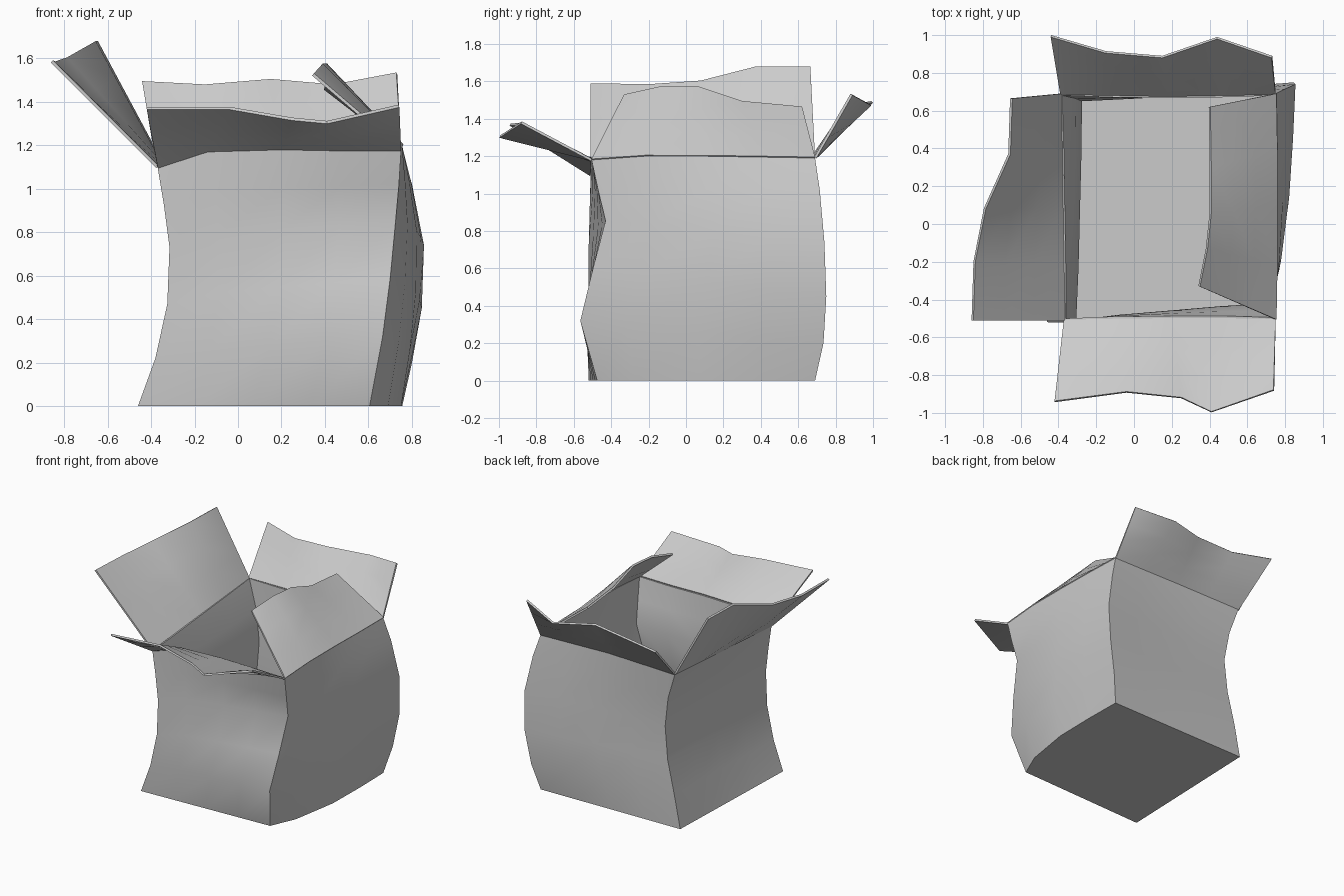
import bpy, bmesh
from mathutils import Vector

if "Cube" in bpy.data.objects:
    bpy.data.objects.remove(bpy.data.objects["Cube"])

THICK = 0.014


def pts(*rows):
    return [Vector(r) for r in rows]


def straight(a, b, n):
    return [a.lerp(b, i / (n - 1)) for i in range(n)]


def coons(bm, bottom, top, left, right):
    """Grid surface spanning four edge curves (normal = bottom dir x left dir)."""
    nu, nv = len(bottom), len(left)
    grid = []
    for j in range(nv):
        v, row = j / (nv - 1), []
        for i in range(nu):
            u = i / (nu - 1)
            p = bottom[i].lerp(top[i], v) + left[j].lerp(right[j], u)
            p -= bottom[0].lerp(bottom[-1], u).lerp(top[0].lerp(top[-1], u), v)
            row.append(bm.verts.new(p))
        grid.append(row)
    for j in range(nv - 1):
        for i in range(nu - 1):
            bm.faces.new((grid[j][i], grid[j][i + 1], grid[j + 1][i + 1], grid[j + 1][i]))


def finish(bm, name, offset):
    bmesh.ops.remove_doubles(bm, verts=bm.verts, dist=0.0005)
    me = bpy.data.meshes.new(name)
    bm.to_mesh(me)
    bm.free()
    ob = bpy.data.objects.new(name, me)
    bpy.context.collection.objects.link(ob)
    mod = ob.modifiers.new("thickness", 'SOLIDIFY')
    mod.thickness, mod.offset = THICK, offset
    bpy.ops.object.select_all(action='DESELECT')
    ob.select_set(True)
    bpy.context.view_layer.objects.active = ob
    bpy.ops.object.modifier_apply(modifier=mod.name)
    bpy.ops.object.shade_smooth_by_angle(angle=0.6)


# bowed vertical corner creases, floor to rim
fl = pts((-.46, -.52, 0), (-.38, -.52, .22), (-.325, -.52, .47),
         (-.315, -.52, .73), (-.34, -.515, .92), (-.37, -.51, 1.10))
fr = pts((.605, -.475, 0), (.665, -.565, .32), (.70, -.5, .59),
         (.725, -.43, .855), (.74, -.47, 1.02), (.75, -.505, 1.18))
br = pts((.75, .69, 0), (.80, .735, .20), (.845, .75, .45),
         (.855, .74, .74), (.80, .715, 1.02), (.75, .69, 1.19))
bl = pts((-.42, .67, 0), (-.37, .67, .25), (-.31, .665, .50),
         (-.285, .66, .75), (-.32, .675, .98), (-.39, .69, 1.19))

# floor outline edges and rim edges, running counter-clockwise from the front
floor = [straight(fl[0], fr[0], 5),
         [fr[0]] + pts((.69, -.28, 0), (.75, .08, 0), (.755, .4, 0)) + [br[0]],
         straight(br[0], bl[0], 5),
         straight(bl[0], fl[0], 5)]
rim = [[fl[-1]] + pts((-.14, -.505, 1.175), (.2, -.5, 1.185), (.47, -.5, 1.18)) + [fr[-1]],
       [fr[-1]] + pts((.755, -.22, 1.2), (.755, .1, 1.2), (.755, .4, 1.195)) + [br[-1]],
       [br[-1]] + pts((.47, .685, 1.195), (.18, .68, 1.2), (-.11, .685, 1.195)) + [bl[-1]],
       straight(bl[-1], fl[-1], 5)]
creases = [fl, fr, br, bl]

# box body: four warped walls and a flat floor
bm = bmesh.new()
for k in range(4):
    coons(bm, floor[k], rim[k], creases[k], creases[(k + 1) % 4])
outline = [p for edge in floor for p in edge[:-1]]
bm.faces.new([bm.verts.new(p) for p in reversed(outline)])
finish(bm, "box_body", -1)

# open flaps: hinge on each rim edge, wavy free edge
tips = {
    "front_flap": pts((-.42, -.94, 1.37), (-.04, -.89, 1.37), (.25, -.92, 1.32),
                      (.41, -.995, 1.305), (.74, -.88, 1.38)),
    "right_flap": pts((.345, -.33, 1.525), (.385, -.13, 1.57), (.405, .06, 1.57),
                      (.405, .30, 1.49), (.40, .62, 1.46)),
    "back_flap": pts((.73, .885, 1.53), (.44, .985, 1.475), (.15, .885, 1.5),
                     (-.15, .91, 1.475), (-.44, .995, 1.49)),
    "left_flap": pts((-.65, .665, 1.675), (-.66, .37, 1.675), (-.79, .08, 1.60),
                     (-.845, -.2, 1.58), (-.855, -.51, 1.585)),
}
for hinge, (name, tip) in zip(rim, tips.items()):
    bm = bmesh.new()
    coons(bm, hinge, tip, straight(hinge[0], tip[0], 4), straight(hinge[-1], tip[-1], 4))
    finish(bm, name, 0)
